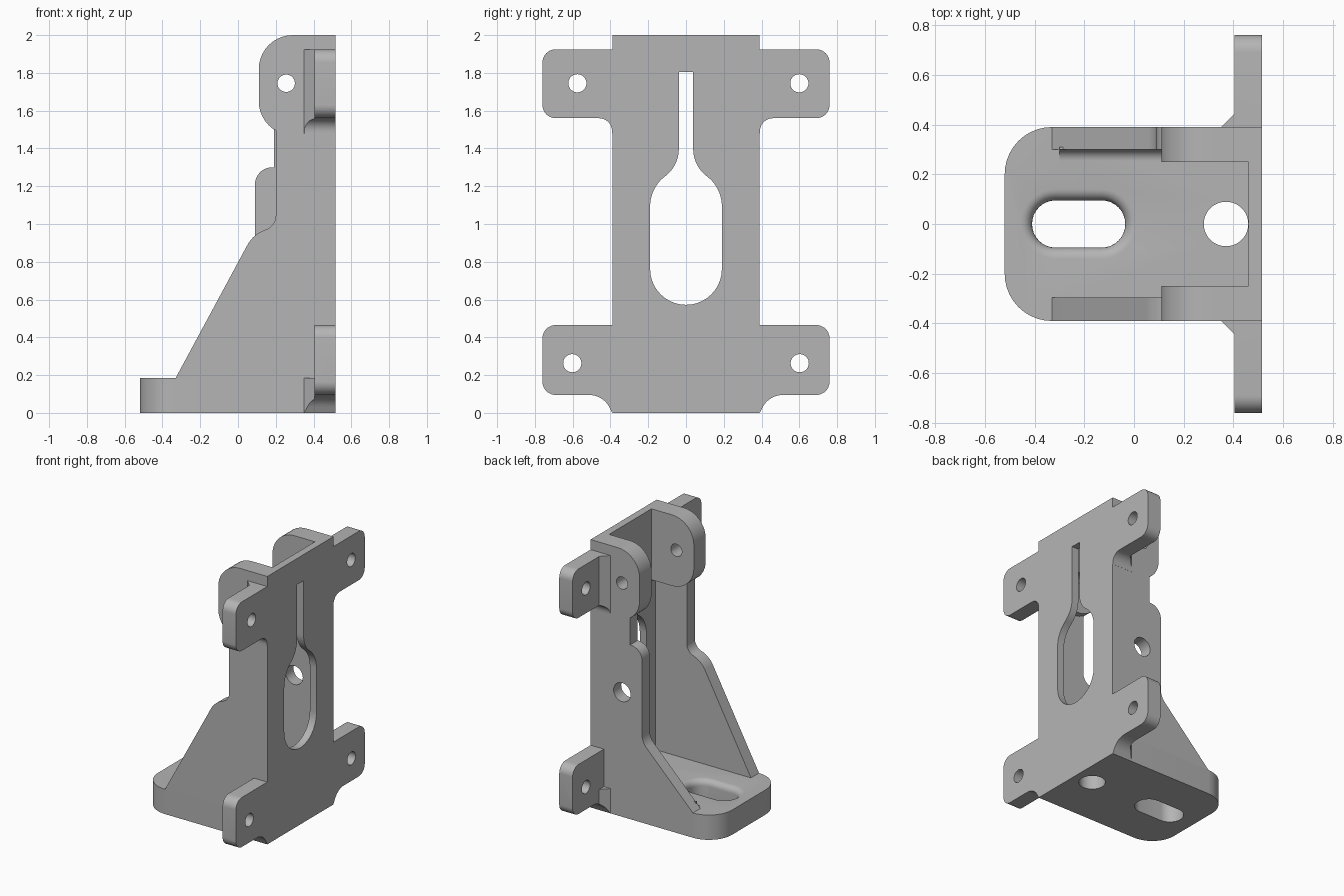
import bpy, bmesh, math
from mathutils import Vector

old = bpy.data.objects.get("Cube")
if old:
    bpy.data.objects.remove(old, do_unlink=True)

grey = bpy.data.materials.new("plain grey")
grey.use_nodes = True
COLOUR = (0.46, 0.46, 0.46, 1)
grey.diffuse_color = COLOUR
grey.node_tree.nodes["Principled BSDF"].inputs["Base Color"].default_value = COLOUR


def rounded(points, steps=10):
    """Polygon from (u, v) or (u, v, radius) corners."""
    out = []
    for i, p in enumerate(points):
        c = Vector(p[:2])
        if len(p) == 2:
            out.append(c)
            continue
        a = (Vector(points[i - 1][:2]) - c).normalized()
        b = (Vector(points[(i + 1) % len(points)][:2]) - c).normalized()
        half = a.angle(b) / 2
        centre = c + (a + b).normalized() * (p[2] / math.sin(half))
        start = c + a * (p[2] / math.tan(half)) - centre
        end = c + b * (p[2] / math.tan(half)) - centre
        turn = math.atan2(start.x * end.y - start.y * end.x, start.dot(end))
        for k in range(steps + 1):
            t = turn * k / steps
            out.append(centre + Vector((start.x * math.cos(t) - start.y * math.sin(t),
                                        start.x * math.sin(t) + start.y * math.cos(t))))
    return out


def circle(u, v, r, n=40):
    return [Vector((u + r * math.cos(math.tau * i / n), v + r * math.sin(math.tau * i / n)))
            for i in range(n)]


def stadium(u0, u1, r, n=16):
    arc = [math.pi * (i / n - 0.5) for i in range(n + 1)]
    return ([Vector((u1 + r * math.cos(t), r * math.sin(t))) for t in arc] +
            [Vector((u0 - r * math.cos(t), -r * math.sin(t))) for t in arc])


def loft(name, rings, axis):
    """Solid through (outline, depth) rings stacked along an axis."""
    place = {"x": lambda p, d: (d, p.x, p.y),
             "y": lambda p, d: (p.x, d, p.y),
             "z": lambda p, d: (p.x, p.y, d)}[axis]
    bm = bmesh.new()
    loops = [[bm.verts.new(place(p, d)) for p in outline] for outline, d in rings]
    for low, high in zip(loops, loops[1:]):
        n = len(low)
        for i in range(n):
            j = (i + 1) % n
            bm.faces.new((low[i], low[j], high[j], high[i]))
    bm.faces.new(loops[0])
    bm.faces.new(loops[-1])
    bmesh.ops.recalc_face_normals(bm, faces=bm.faces)
    mesh = bpy.data.meshes.new(name)
    bm.to_mesh(mesh)
    bm.free()
    mesh.materials.append(grey)
    obj = bpy.data.objects.new(name, mesh)
    bpy.context.collection.objects.link(obj)
    return obj


def prism(name, outline, axis, a, b):
    return loft(name, [(outline, a), (outline, b)], axis)


def activate(obj):
    bpy.ops.object.select_all(action="DESELECT")
    obj.select_set(True)
    bpy.context.view_layer.objects.active = obj


def cut(obj, cutter):
    mod = obj.modifiers.new("cut", "BOOLEAN")
    mod.operation = "DIFFERENCE"
    mod.solver = "EXACT"
    mod.object = cutter
    activate(obj)
    bpy.ops.object.modifier_apply(modifier=mod.name)
    bpy.data.objects.remove(cutter, do_unlink=True)


W, INNER, BACK, FLOOR = 0.39, 0.46, 0.515, 0.185
parts = []

# Upright plate with its keyhole opening
plate = prism("upright_plate", rounded([(-W, 0), (W, 0), (W, 2), (-W, 2)]), "x", INNER, BACK)
half = [(0.038, 1.805), (0.038, 1.31, 0.18), (0.19, 1.19, 0.2), (0.19, 0.572, 0.1899)]
keyhole = half + [(-p[0],) + p[1:] for p in reversed(half)]
cut(plate, prism("keyhole_cutter", rounded(keyhole), "x", 0.4, 0.6))
parts.append(plate)

# Base with a drilled hole and a slot with a rounded upper rim
base = prism("base", rounded([(-0.52, -W, 0.19), (INNER, -W), (INNER, W), (-0.52, W, 0.19)]),
             "z", 0, FLOOR)
cut(base, prism("drill_cutter", circle(0.37, 0, 0.0895), "z", -0.1, 0.3))
rim = 0.045
rings = [(stadium(-0.315, -0.13, 0.095), -0.1)]
for k in range(7):
    t = math.pi / 2 * k / 6
    rings.append((stadium(-0.315, -0.13, 0.095 + rim * (1 - math.cos(t))),
                  FLOOR - rim + rim * math.sin(t)))
rings.append((rings[-1][0], FLOOR + 0.1))
cut(base, loft("slot_cutter", rings, "z"))
parts.append(base)

# Side walls: a steep gusset at the front, a stepped one at the back
front_outline = [(-0.33, FLOOR), (0.08, 0.945, 0.17), (0.2, 0.99, 0.08), (0.2, 1.5),
                 (INNER, 1.5), (INNER, FLOOR)]
back_outline = [(-0.33, FLOOR), (0.09, 0.605, 0.12), (0.09, 1.3, 0.09), (0.19, 1.3),
                (0.19, 1.5), (INNER, 1.5), (INNER, FLOOR)]
front_wall = prism("front_wall", rounded(front_outline), "y", -W, -0.295)
back_wall = prism("back_wall", rounded(back_outline), "y", 0.3, W)
cut(back_wall, prism("wall_hole_cutter", circle(0.255, 0.93, 0.07), "y", 0.2, 0.5))
parts += [front_wall, back_wall]

# Fillet along the foot of the back wall
foot = [(0.31, 0.23), (0.3, 0.23), (0.3, FLOOR, 0.0449), (0.255, FLOOR), (0.255, 0.17), (0.31, 0.17)]
parts.append(prism("wall_foot_fillet", rounded(foot), "x", -0.3, INNER))

# Rounded lugs, ears and ear ribs on both sides
lug_outline = [(0.11, 2, 0.18), (INNER, 2), (INNER, 1.47), (0.11, 1.47, 0.18)]
upper_ear = [(W, 1.925), (0.76, 1.925, 0.07), (0.76, 1.56, 0.07), (W + 0.001, 1.56, 0.07),
             (W + 0.001, 1.48), (W, 1.48)]
lower_ear = [(W, 0.465), (0.76, 0.465, 0.07), (0.76, 0.095, 0.07), (0.44, 0.095, 0.12), (W, 0)]
EAR = 0.405
bevel = [(0.33, 0.37), (EAR, 0.445), (EAR, 0.9), (0.33, 0.9)]


def flip(points, side):
    return [(p[0] * side,) + p[1:] for p in points]


for side, word, upper_hole in ((-1, "front", -0.575), (1, "back", 0.6)):
    lug = prism(word + "_lug", rounded(lug_outline), "y", side * 0.25, side * W)
    cut(lug, prism("pin_cutter", circle(0.255, 1.745, 0.046), "y", side * 0.1, side * 0.5))
    parts.append(lug)
    for level, outline, hole in (("upper", upper_ear, (upper_hole, 1.745)),
                                 ("lower", lower_ear, (side * 0.602, 0.263))):
        ear = prism(word + "_" + level + "_ear", rounded(flip(outline, side)), "x", 0.35, BACK)
        wedge = [Vector((x, y * side)) for x, y in bevel]
        cut(ear, prism("bevel_cutter", wedge, "z", -0.1, 2.1))
        if level == "lower":
            step = [Vector((x, y * side)) for x, y in
                    ((0.3, 0.3), (EAR, 0.3), (EAR, 0.9), (0.3, 0.9))]
            cut(ear, prism("step_cutter", step, "z", FLOOR, 1))
        cut(ear, prism("screw_cutter", circle(*hole, 0.048), "x", 0.2, 0.7))
        parts.append(ear)

# Smooth the curved surfaces, keep the machined edges crisp
for obj in parts:
    activate(obj)
    bpy.ops.object.shade_smooth_by_angle(angle=math.radians(30))
